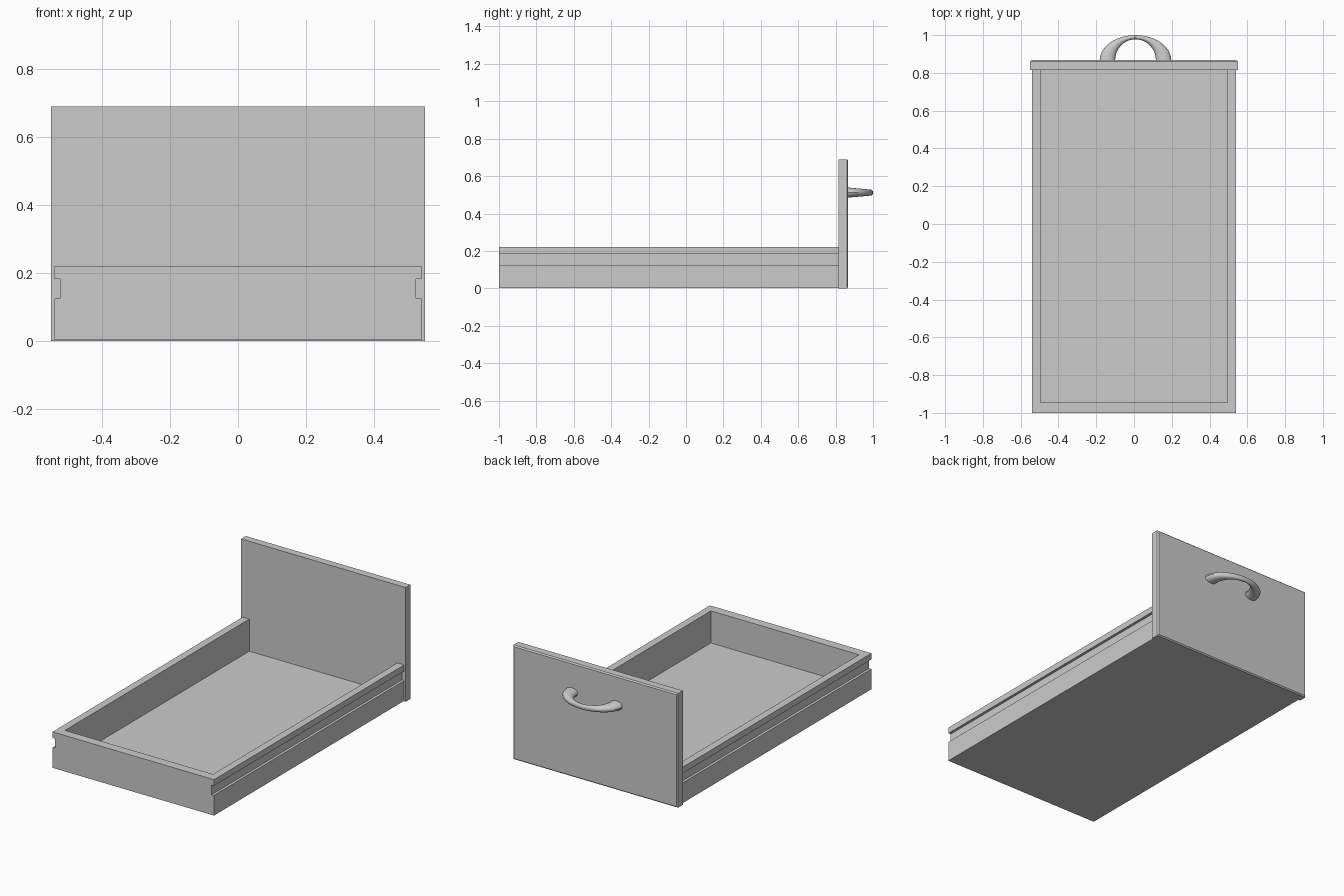
import bpy, bmesh
from math import sin, cos, pi

if "Cube" in bpy.data.objects:
    bpy.data.objects.remove(bpy.data.objects["Cube"])


def make_object(name, bm):
    bmesh.ops.recalc_face_normals(bm, faces=bm.faces)
    mesh = bpy.data.meshes.new(name)
    bm.to_mesh(mesh)
    bm.free()
    obj = bpy.data.objects.new(name, mesh)
    bpy.context.collection.objects.link(obj)
    return obj


def loft(name, rings):
    """Skin a list of closed rings and cap both ends."""
    bm = bmesh.new()
    loops = [[bm.verts.new(p) for p in ring] for ring in rings]
    n = len(loops[0])
    for a, b in zip(loops, loops[1:]):
        for i in range(n):
            j = (i + 1) % n
            bm.faces.new((a[i], a[j], b[j], b[i]))
    bm.faces.new(loops[0])
    bm.faces.new(loops[-1])
    return make_object(name, bm)


def rect_y(x, z0, z1, y):
    return [(-x, y, z0), (x, y, z0), (x, y, z1), (-x, y, z1)]


# Drawer box: profile with a runner groove on each side, run along y
half = [(0.54, 0.003), (0.54, 0.125), (0.524, 0.125),
        (0.524, 0.183), (0.54, 0.183), (0.54, 0.22)]
profile = half + [(-x, z) for x, z in reversed(half)]
box = loft("drawer_box", [[(x, y, z) for x, z in profile] for y in (-1.0, 0.815)])

# Cavity, open towards the tall panel
cavity = loft("cavity_cutter", [rect_y(0.495, 0.026, 0.4, y) for y in (-0.945, 0.95)])
cavity.hide_render = True
cut = box.modifiers.new("cavity", 'BOOLEAN')
cut.operation = 'DIFFERENCE'
cut.solver = 'EXACT'
cut.object = cavity
bpy.context.view_layer.objects.active = box
bpy.ops.object.modifier_apply(modifier=cut.name)
bpy.data.objects.remove(cavity)

# Tall face panel with a small chamfer around its outer face
c = 0.007
loft("face_panel", [rect_y(0.55, 0, 0.69, 0.815),
                    rect_y(0.55, 0, 0.69, 0.867 - c),
                    rect_y(0.55 - c, c, 0.69 - c, 0.867)])

# Arched handle: oval section, thick at the feet and thin in the middle
rings = []
STEPS, SIDES = 16, 16
for s in range(STEPS + 1):
    t = pi * s / STEPS
    outer = (0.19 * cos(t), 0.134 * sin(t))
    inner = (0.108 * cos(t), 0.112 * sin(t))
    mx, my = (outer[0] + inner[0]) / 2, (outer[1] + inner[1]) / 2
    hx, hy = (outer[0] - inner[0]) / 2, (outer[1] - inner[1]) / 2
    hz = 0.027 - 0.011 * sin(t)
    rings.append([(0.008 + mx + hx * cos(a), 0.866 + my + hy * cos(a), 0.512 + hz * sin(a))
                  for a in (2 * pi * k / SIDES for k in range(SIDES))])
handle = loft("handle", rings)
bpy.ops.object.select_all(action='DESELECT')
handle.select_set(True)
bpy.context.view_layer.objects.active = handle
bpy.ops.object.shade_smooth_by_angle()
